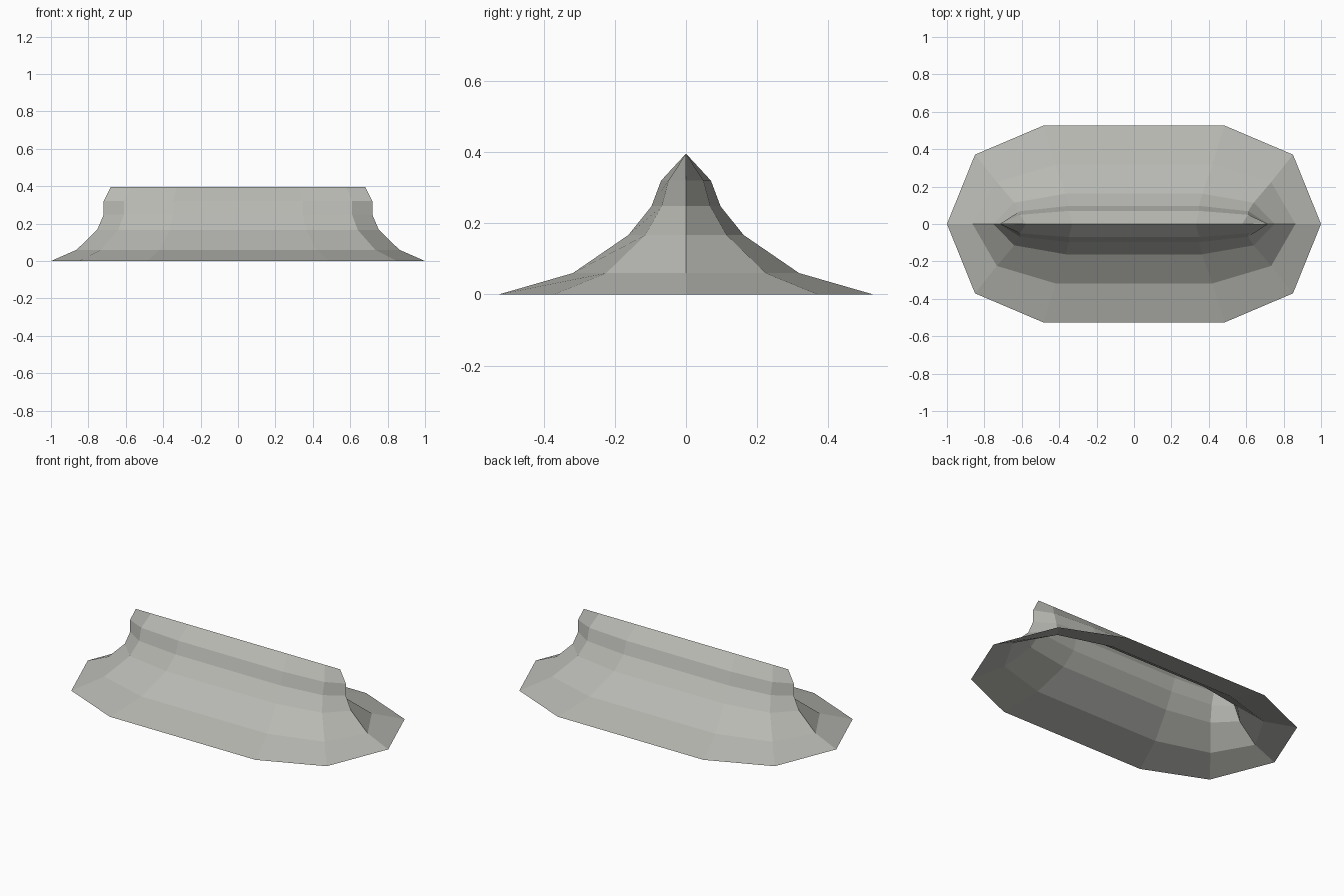
import bpy, bmesh

if "Cube" in bpy.data.objects:
    bpy.data.objects.remove(bpy.data.objects["Cube"])

# One warm grey colour
grey = bpy.data.materials.new("warm grey")
grey.diffuse_color = (0.48, 0.485, 0.45, 1)
grey.use_nodes = True
grey.node_tree.nodes["Principled BSDF"].inputs["Base Color"].default_value = grey.diffuse_color

# Ten-sided outline as fractions of half length and half width
OUTLINE = [(1, 0), (0.85, 0.705), (0.485, 1), (-0.485, 1), (-0.85, 0.705),
           (-1, 0), (-0.85, -0.705), (-0.485, -1), (0.485, -1), (0.85, -0.705)]

# Flared profile: half length, half width, height
PROFILE = [(1.0, 0.526, 0.0), (0.863, 0.318, 0.06), (0.753, 0.162, 0.167),
           (0.718, 0.097, 0.248), (0.718, 0.07, 0.32), (0.68, 0.0, 0.396)]

# Open-bottomed flared ridge, lofted ring by ring
bm = bmesh.new()
rings = [[bm.verts.new((sx * x, sy * y, z)) for x, y in OUTLINE]
         for sx, sy, z in PROFILE]
n = len(OUTLINE)
for low, high in zip(rings, rings[1:]):
    for i in range(n):
        j = (i + 1) % n
        bm.faces.new((low[i], low[j], high[j], high[i]))

# The top ring closes to a sharp ridge line
bmesh.ops.remove_doubles(bm, verts=rings[-1], dist=0.0005)

mesh = bpy.data.meshes.new("flared_ridge")
bm.to_mesh(mesh)
bm.free()
mesh.materials.append(grey)
ridge = bpy.data.objects.new("flared_ridge", mesh)
bpy.context.collection.objects.link(ridge)
